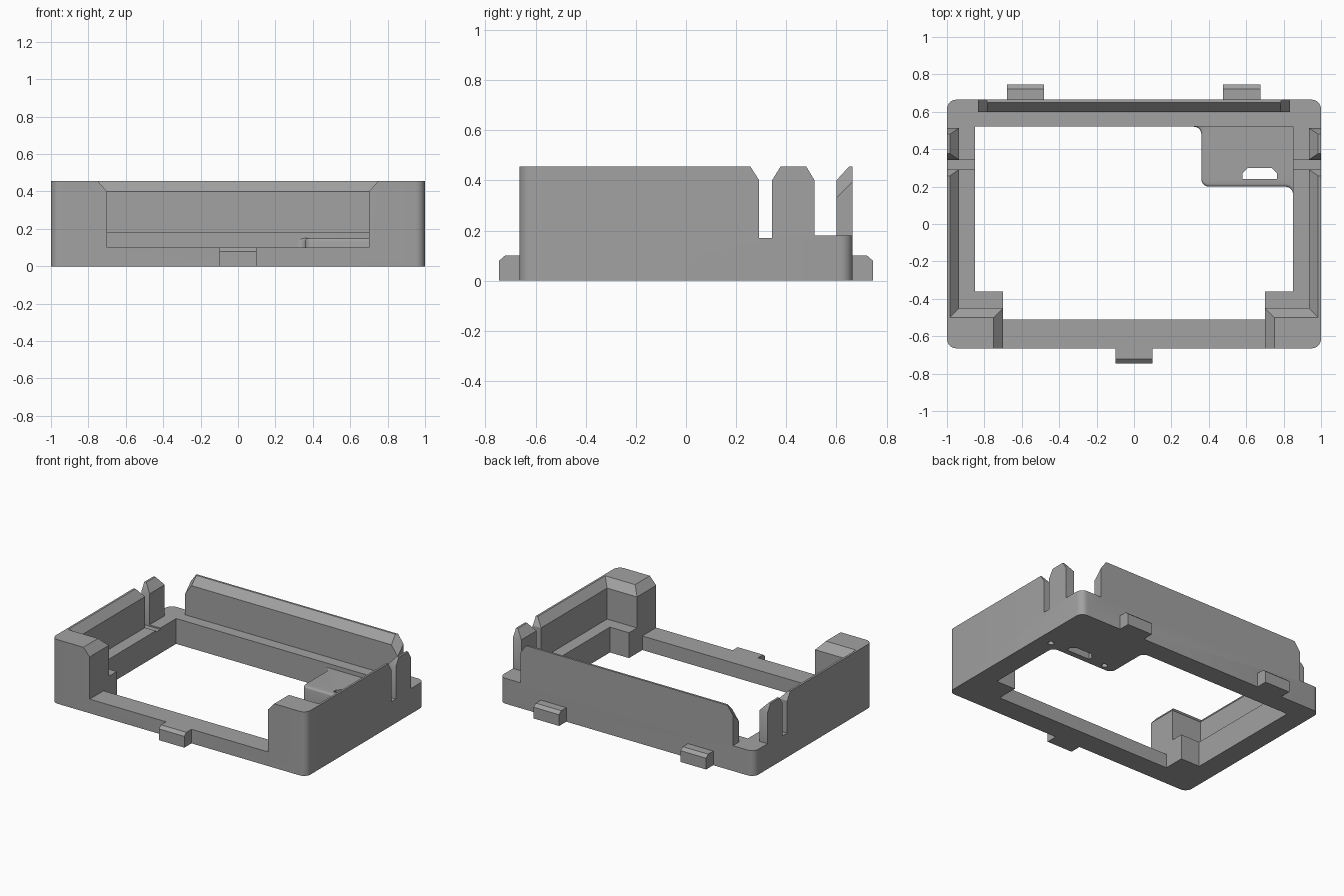
import bpy, bmesh, math

if "Cube" in bpy.data.objects:
    bpy.data.objects.remove(bpy.data.objects["Cube"])

grey = bpy.data.materials.new("plain grey")
grey.diffuse_color = (0.36, 0.36, 0.36, 1)
grey.use_nodes = True
grey.node_tree.nodes["Principled BSDF"].inputs["Base Color"].default_value = grey.diffuse_color
TOP = 0.455


def loft(name, loops):
    """Solid through matching loops of 3D points, capped at both ends."""
    bm = bmesh.new()
    rings = [[bm.verts.new(p) for p in loop] for loop in loops]
    n = len(rings[0])
    for a, b in zip(rings, rings[1:]):
        for i in range(n):
            j = (i + 1) % n
            bm.faces.new((a[i], a[j], b[j], b[i]))
    bm.faces.new(rings[0])
    bm.faces.new(rings[-1])
    bmesh.ops.recalc_face_normals(bm, faces=bm.faces)
    mesh = bpy.data.meshes.new(name)
    bm.to_mesh(mesh)
    bm.free()
    mesh.materials.append(grey)
    ob = bpy.data.objects.new(name, mesh)
    bpy.context.collection.objects.link(ob)
    return ob


def prism(name, pts, z0, z1):
    return loft(name, [[(x, y, z) for x, y in pts] for z in (z0, z1)])


def rect(x0, x1, y0, y1, z):
    return [(x0, y0, z), (x1, y0, z), (x1, y1, z), (x0, y1, z)]


def arc(cx, cy, r, a0, a1, n=6):
    angles = [math.radians(a0 + (a1 - a0) * i / n) for i in range(n + 1)]
    return [(cx + r * math.cos(a), cy + r * math.sin(a)) for a in angles]


def cut(target, cutter, keep=False):
    cutter.hide_render = True
    mod = target.modifiers.new("cut", 'BOOLEAN')
    mod.operation = 'DIFFERENCE'
    mod.solver = 'EXACT'
    mod.object = cutter
    bpy.ops.object.select_all(action='DESELECT')
    bpy.context.view_layer.objects.active = target
    target.select_set(True)
    bpy.ops.object.modifier_apply(modifier=mod.name)
    if not keep:
        bpy.data.objects.remove(cutter)


# Frame: rounded block that is hollowed out
X, Y, R = 1.0, 0.665, 0.05
outline = (arc(X - R, Y - R, R, 0, 90) + arc(R - X, Y - R, R, 90, 180)
           + arc(R - X, R - Y, R, 180, 270) + arc(X - R, R - Y, R, 270, 360))
frame = prism("frame", outline, 0, TOP)

# Through opening with front corner pads
opening = [(-.7, -.51), (.7, -.51), (.7, -.36), (.85, -.36),
           (.85, .52), (-.85, .52), (-.85, -.36), (-.7, -.36)]
cut(frame, prism("opening_cutter", opening, -.1, .6))

# Upper recess above the ledge, flared at the rim
cut(frame, loft("recess_cutter", [
    rect(-.935, .935, -.45, .60, .18), rect(-.935, .935, -.45, .60, .40),
    rect(-1.035 + .05, .985, -.50, .65, TOP), rect(-.985, .985, -.50, .65, .6)]))

# Gap in the front wall, flared at the sides
cut(frame, loft("front_gap_cutter", [
    rect(-.7, .7, -1, -.4, .10), rect(-.7, .7, -1, -.4, .40),
    rect(-.75, .75, -1, -.4, TOP), rect(-.75, .75, -1, -.4, .6)]))

# Narrow slots through both side walls
cut(frame, loft("side_slot_cutter", [
    rect(-1.2, 1.2, .292, .343, .17), rect(-1.2, 1.2, .292, .343, .40),
    rect(-1.2, 1.2, .257, .377, TOP), rect(-1.2, 1.2, .20, .434, .545)]))

for s in (-1, 1):
    # Open rear corners
    cut(frame, loft("corner_gap_cutter", [
        rect(s * .835, s * 1.2, .513, 1, .18), rect(s * .835, s * 1.2, .513, 1, .40),
        rect(s * .835, s * 1.2, .48, 1, TOP), rect(s * .835, s * 1.2, .48, 1, .6)]))
    # Slanted ends of the back wall
    wedge = [(.85, .309), (.735, .47), (.95, .47), (.95, .309)]
    cut(frame, loft("wall_end_cutter", [
        [(s * x, y, z + y - .60) for x, z in wedge] for y in (.58, .70)]))

# Corner shelf with filleted plan and rounded free top edge
shelf_plan = ([(.85, .52)] + arc(.32, .48, .04, 90, 0)
              + arc(.40, .24, .04, 180, 270) + arc(.81, .16, .04, 90, 0))
shelf = prism("corner_shelf", shelf_plan, 0, .15)
bm = bmesh.new()
bm.from_mesh(shelf.data)
rim = [e for e in bm.edges
       if all(v.co.z > .149 for v in e.verts)
       and not all(v.co.x > .849 for v in e.verts)
       and not all(v.co.y > .519 for v in e.verts)]
bmesh.ops.bevel(bm, geom=rim, offset=.014, segments=3, profile=.5, affect='EDGES')
bm.to_mesh(shelf.data)
bm.free()

# Shelf slot and blind holes underneath
cut(shelf, prism("shelf_slot_cutter", [(.58, .24), (.765, .24), (.765, .27),
                                       (.735, .30), (.61, .30), (.58, .27)], -.1, .3))
for target, x in ((shelf, .45), (frame, .90)):
    cut(target, prism("hole_cutter", arc(x, .24, .02, 0, 330, 11), -.1, .08))


# Latch tabs along the front and back
def tab(name, x, s):
    prof = [(.665, 0), (.745, 0), (.745, .08), (.722, .10), (.665, .10)]
    return loft(name, [[(x + d, s * y, z) for y, z in prof] for d in (-.1, .1)])


parts = [frame, shelf, tab("front_tab", 0, -1),
         tab("back_tab_left", -.58, 1), tab("back_tab_right", .575, 1)]

# Smooth rounded corners, keep hard edges
for ob in parts:
    bpy.ops.object.select_all(action='DESELECT')
    bpy.context.view_layer.objects.active = ob
    ob.select_set(True)
    bpy.ops.object.shade_smooth_by_angle(angle=math.radians(32))
